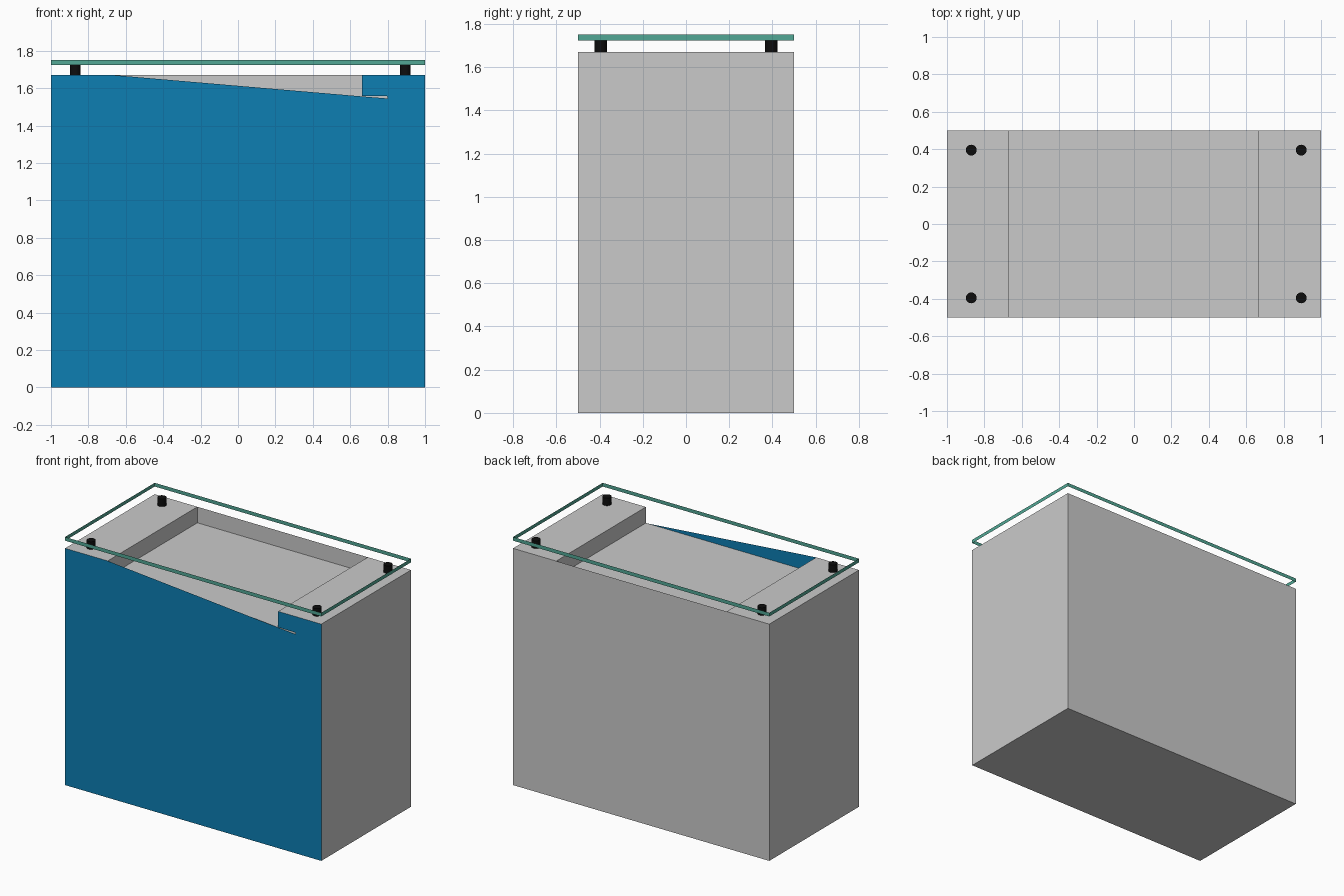
import bpy, bmesh

if "Cube" in bpy.data.objects:
    bpy.data.objects.remove(bpy.data.objects["Cube"])

def material(name, rgb):
    m = bpy.data.materials.new(name)
    m.diffuse_color = (*rgb, 1)
    m.use_nodes = True
    m.node_tree.nodes["Principled BSDF"].inputs["Base Color"].default_value = m.diffuse_color
    return m

GREY = material("light grey", (0.59, 0.59, 0.59))
BLUE = material("blue", (0.004, 0.21, 0.45))
GREEN = material("glass green", (0.085, 0.39, 0.30))
BLACK = material("black", (0.004, 0.004, 0.004))

HALF, DEPTH, TOP, FLOOR = 1.0, 0.5, 1.67, 1.557
LEFT, RIGHT = -0.667, 0.663          # recess ends

def finish(name, bm, mat):
    me = bpy.data.meshes.new(name)
    bm.to_mesh(me)
    bm.free()
    me.materials.append(mat)
    ob = bpy.data.objects.new(name, me)
    bpy.context.collection.objects.link(ob)
    return ob

def sheet(name, profile, y, mat, flip=False):
    """Flat upright panel from an xz outline."""
    bm = bmesh.new()
    f = bm.faces.new([bm.verts.new((x, y, z)) for x, z in profile])
    if flip:
        f.normal_flip()
    return finish(name, bm, mat)

def band(name, loop, offset, mat):
    """Open-ended wall: a closed loop of points swept along an offset."""
    bm = bmesh.new()
    a = [bm.verts.new(p) for p in loop]
    b = [bm.verts.new([c + o for c, o in zip(p, offset)]) for p in loop]
    for i in range(len(a)):
        j = (i + 1) % len(a)
        bm.faces.new((a[i], a[j], b[j], b[i]))
    return finish(name, bm, mat)

# Cabinet shell: sides, base, top ledges and the recessed tray
shell = [(-HALF, 0), (HALF, 0), (HALF, TOP), (RIGHT, TOP), (RIGHT, FLOOR),
         (LEFT, FLOOR), (LEFT, TOP), (-HALF, TOP)]
# outward normals: walk the profile in reverse, sweeping to the back
band("cabinet_shell", [(x, -DEPTH, z) for x, z in reversed(shell)],
     (0, 2 * DEPTH, 0), GREY)

# Full-height back panel
sheet("back_panel", [(-HALF, 0), (HALF, 0), (HALF, TOP), (-HALF, TOP)],
      DEPTH, GREY, flip=True)

# Blue front panel with sloping cut and narrow slit
sheet("front_panel", [(-HALF, 0), (HALF, 0), (HALF, TOP), (RIGHT, TOP),
                      (RIGHT, FLOOR + 0.001), (0.8, FLOOR), (0.8, 1.545),
                      (RIGHT, FLOOR - 0.001), (LEFT, TOP), (-HALF, TOP)],
      -DEPTH, BLUE)

# Glass top: only its edge band is solid
band("glass_top_edge", [(-HALF, -DEPTH, 1.724), (HALF, -DEPTH, 1.724),
                        (HALF, DEPTH, 1.724), (-HALF, DEPTH, 1.724)],
     (0, 0, 0.026), GREEN)

# Four standoff pegs carrying the glass
for side, x in (("left", -0.87), ("right", 0.894)):
    for end, y in (("front", -0.395), ("back", 0.395)):
        bpy.ops.mesh.primitive_cylinder_add(
            vertices=24, radius=0.029, depth=1.724 - TOP,
            location=(x, y, (1.724 + TOP) / 2))
        peg = bpy.context.object
        peg.name = f"{side}_{end}_peg"
        peg.data.materials.append(BLACK)
        bpy.ops.object.shade_smooth_by_angle()
